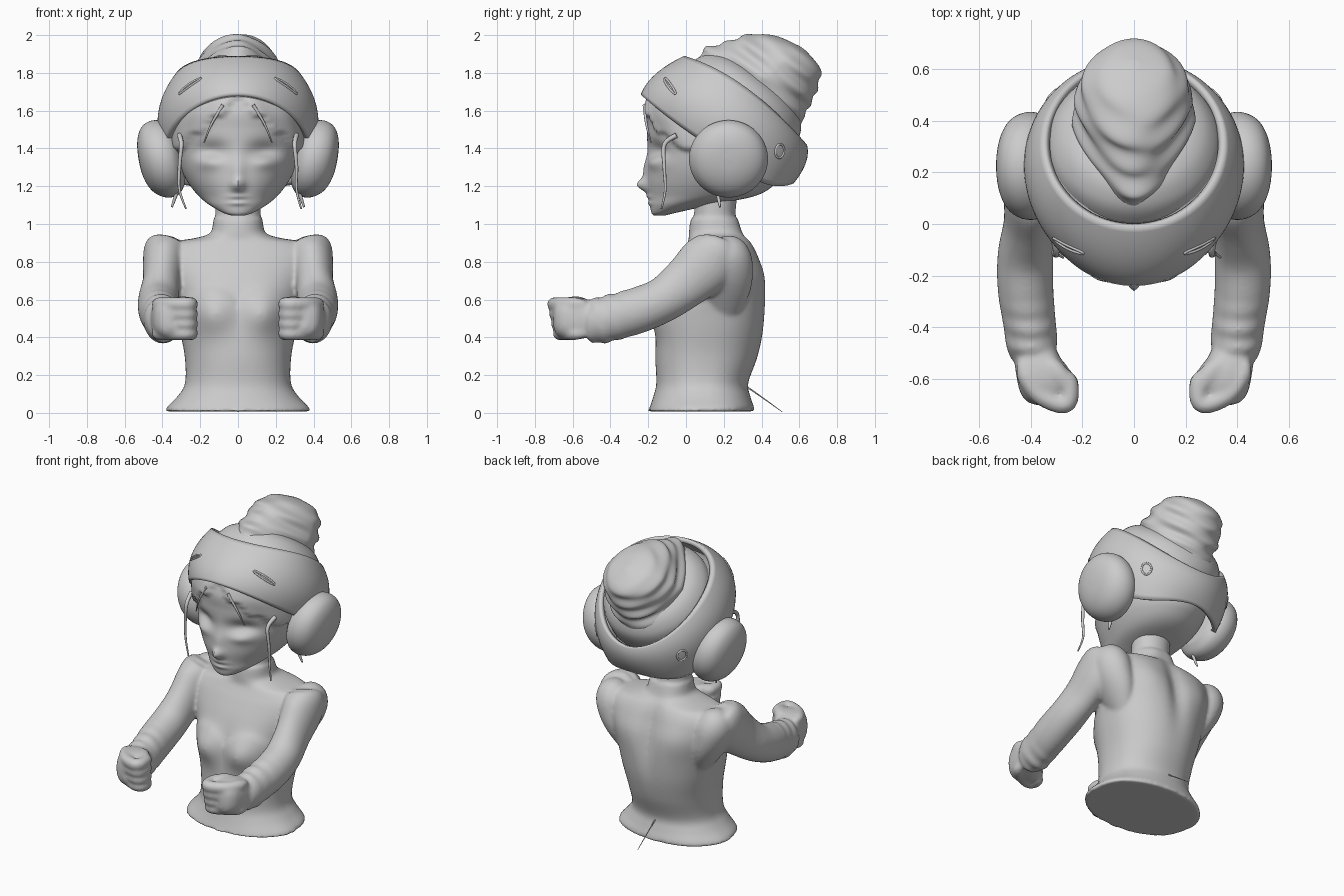
import bpy, bmesh, math
from math import sin, cos, pi, exp
from mathutils import Vector as V

if "Cube" in bpy.data.objects:
    bpy.data.objects.remove(bpy.data.objects["Cube"], do_unlink=True)

grey = bpy.data.materials.new("clay grey")
grey.use_nodes = True
grey.diffuse_color = (0.6, 0.6, 0.6, 1)
grey.node_tree.nodes["Principled BSDF"].inputs["Base Color"].default_value = (0.6, 0.6, 0.6, 1)


def gauss(d, w):
    return exp(-(d / w) ** 2)


def spline(rows, steps):
    """Smoothly resample a list of number rows."""
    out = []
    for i in range(len(rows) - 1):
        quad = [rows[max(i - 1, 0)], rows[i], rows[i + 1], rows[min(i + 2, len(rows) - 1)]]
        for k in range(steps):
            t = k / steps
            out.append([b + t * (c - a) / 2 + t * t * (a - 2.5 * b + 2 * c - d / 2)
                        + t ** 3 * (1.5 * (b - c) + (d - a) / 2) for a, b, c, d in zip(*quad)])
    return out + [list(rows[-1])]


def skin(name, loops, warp=None, cap=True):
    """Join equal loops of points into a smooth surface."""
    bm = bmesh.new()
    rows = [[bm.verts.new(warp(p) if warp else p) for p in loop] for loop in loops]
    n = len(rows[0])
    for a, b in zip(rows, rows[1:]):
        for j in range(n):
            k = (j + 1) % n
            bm.faces.new((a[j], a[k], b[k], b[j]))
    if cap:
        bm.faces.new(rows[0][::-1])
        bm.faces.new(rows[-1])
    bmesh.ops.recalc_face_normals(bm, faces=bm.faces)
    me = bpy.data.meshes.new(name)
    bm.to_mesh(me)
    bm.free()
    me.materials.append(grey)
    ob = bpy.data.objects.new(name, me)
    bpy.context.collection.objects.link(ob)
    bpy.ops.object.select_all(action="DESELECT")
    ob.select_set(True)
    bpy.context.view_layer.objects.active = ob
    bpy.ops.object.shade_smooth_by_angle(angle=math.radians(50))
    return ob


def oval(c, u, v, n=64, power=1.0):
    pts = []
    for j in range(n):
        s, k = sin(2 * pi * j / n), cos(2 * pi * j / n)
        pts.append(c + u * math.copysign(abs(s) ** power, s) - v * math.copysign(abs(k) ** power, k))
    return pts


def stack(name, rows, steps=6, warp=None, power=1.0):
    """Upright form from rows of height, front y, back y and half width."""
    loops = [oval(V((0, (f + b) / 2, z)), V((r, 0, 0)), V((0, (b - f) / 2, 0)), 96, power)
             for z, f, b, r in spline(rows, steps)]
    return skin(name, loops, warp)


def tube(name, rows, steps=5, n=32, warp=None, power=1.0, side=(1, 0, 0)):
    """Limb from rows of x, y, z, sideways radius and other radius."""
    pts = spline(rows, steps)
    loops = []
    for i, p in enumerate(pts):
        t = (V(pts[min(i + 1, len(pts) - 1)][:3]) - V(pts[max(i - 1, 0)][:3])).normalized()
        v = t.cross(V(side)).normalized()
        loops.append(oval(V(p[:3]), v.cross(t) * p[3], v * p[4], n, power))
    return skin(name, loops, warp)


def strand(name, pts, r=0.012, cyclic=False):
    """Thin tapering wisp or bead."""
    cu = bpy.data.curves.new(name, "CURVE")
    cu.dimensions, cu.bevel_depth, cu.bevel_resolution = "3D", r, 2
    cu.use_fill_caps = True
    pts = [p[:3] for p in pts] if cyclic else spline(pts, 5)
    sp = cu.splines.new("POLY")
    sp.points.add(len(pts) - 1)
    sp.use_cyclic_u = cyclic
    for i, p in enumerate(pts):
        sp.points[i].co = (*p, 1)
        sp.points[i].radius = 1 if cyclic else 1.1 - 0.8 * i / len(pts)
    cu.materials.append(grey)
    bpy.context.collection.objects.link(bpy.data.objects.new(name, cu))


# Torso with bust, neckline edge and spine groove
def shape_torso(p):
    x, y, z = abs(p.x), p.y, p.z
    if y < 0.12 and z < 0.9:
        y -= 0.062 * gauss(x - 0.14, 0.11) * gauss(z - 0.53, 0.11)
        neckline = 0.57 + 0.09 * sin(min(x / 0.3, 1) * pi) ** 0.8
        y -= 0.012 / (1 + exp((z - neckline) * 150))
    elif y > 0.2:
        y -= 0.035 * gauss(x, 0.06) * gauss(z - 0.72, 0.22)
        y += 0.015 * gauss(x - 0.19, 0.09) * gauss(z - 0.75, 0.13)
    wave = 0.012 * sin(9 * math.atan2(p.x, y)) * max(0, 1 - z / 0.1)
    return V((p.x * (1 + wave), y, z))


body = [stack("torso", [(0.008, -0.19, 0.36, 0.38), (0.03, -0.18, 0.36, 0.375), (0.09, -0.16, 0.34, 0.318),
                        (0.16, -0.145, 0.33, 0.28), (0.3, -0.15, 0.38, 0.282), (0.45, -0.14, 0.415, 0.312),
                        (0.6, -0.125, 0.428, 0.345), (0.72, -0.09, 0.418, 0.39), (0.82, -0.04, 0.385, 0.42),
                        (0.87, -0.01, 0.365, 0.405), (0.905, 0.01, 0.345, 0.35), (0.925, 0.015, 0.33, 0.23),
                        (0.95, 0.015, 0.31, 0.15), (1.0, 0.02, 0.29, 0.133), (1.03, 0.025, 0.28, 0.13)],
              8, shape_torso, 0.92),
        stack("neck", [(0.95, 0.03, 0.28, 0.12), (1.05, 0.042, 0.262, 0.12), (1.2, 0.05, 0.28, 0.12)])]


# Head with nose, eye sockets, lids, lips and a combed hairline
def shape_face(p):
    x, y, z = abs(p.x), p.y, p.z
    if y < 0.1:
        y -= 0.05 * gauss(x, 0.032) * gauss(z - 1.205, 0.035)
        y -= 0.02 * gauss(x, 0.035) * gauss(z - 1.28, 0.07)
        y += 0.042 * gauss(x - 0.14, 0.085) * gauss(z - 1.385, 0.05)
        y -= 0.025 * gauss(x - 0.15, 0.065) * gauss(z - 1.33, 0.04)
        y -= 0.01 * gauss(x, 0.05) * (gauss(z - 1.145, 0.014) + gauss(z - 1.11, 0.013))
    edge = 1.66 - 0.85 * x + 0.02 * sin(x * 60)
    hair = 1 / (1 + exp((edge - z) * 200)) * (0.065 + 0.013 * sin(45 * (x + 0.4 * z)))
    return V((p.x * (1 + hair), y + (y - 0.2) * hair * 0.8, z))


stack("head", [(1.045, -0.17, -0.11, 0.035), (1.06, -0.183, -0.05, 0.08), (1.1, -0.19, 0.13, 0.15),
               (1.15, -0.195, 0.37, 0.21), (1.22, -0.205, 0.48, 0.265), (1.3, -0.205, 0.52, 0.305),
               (1.4, -0.205, 0.53, 0.33), (1.5, -0.208, 0.54, 0.34), (1.6, -0.212, 0.54, 0.335),
               (1.7, -0.165, 0.52, 0.315), (1.8, -0.04, 0.41, 0.22), (1.84, 0.08, 0.3, 0.08)], 11, shape_face)


# Wide headband: tilted band given by angle round the head and height across it
def band_point(a, v):
    s, k = sin(a), cos(a)
    low = V((0.385 * s, 0.165 - 0.405 * k, 1.45 + 0.235 * k - s * s * (0.06 + 0.14 * max(0, -k))))
    mid = V((0.425 * s, 0.2375 - 0.3975 * k, 1.56 + 0.235 * k))
    top = V((0.35 * s, 0.315 - 0.325 * k, 1.655 + 0.235 * k + 0.07 * s * s))
    return low * (1 - v) * (1 - 2 * v) + mid * 4 * v * (1 - v) + top * v * (2 * v - 1)


band = skin("headband", [[band_point(2 * pi * j / 96, i / 16) for j in range(96)] for i in range(17)], cap=False)
thick = band.modifiers.new("thickness", "SOLIDIFY")
thick.thickness, thick.offset = 0.03, -1

# Hair crown and twisted bun, stacked along the band's tilted axis
axis, slope, base = V((0, 0.59, 0.81)), V((0, 0.81, -0.59)), V((0, 0.315, 1.655))
skin("hair_crown", [oval(base + axis * t, V((r, 0, 0)), slope * (r + 0.01))
                    for t, r in spline([(-0.1, 0.34), (0, 0.335), (0.06, 0.31), (0.11, 0.26),
                                        (0.14, 0.18), (0.155, 0.02)], 5)])
bun = []
for t, e, re, rx in spline([(0, 0, 0.325, 0.25), (0.07, -0.01, 0.325, 0.25), (0.13, -0.01, 0.305, 0.235),
                            (0.19, 0.015, 0.275, 0.23), (0.27, 0.03, 0.24, 0.215), (0.33, 0.055, 0.195, 0.185),
                            (0.375, 0.075, 0.13, 0.13), (0.4, 0.085, 0.02, 0.02)], 8):
    c = base + axis * t + slope * e
    loop = oval(c, V((rx, 0, 0)), slope * re, 80)
    for j, p in enumerate(loop):
        a = 2 * pi * j / 80
        ridge = sin(2 * a + 75 * t) + 0.7 * sin(3 * a - 60 * t + 1)
        p.x *= 1 - 0.45 * max(0, cos(a)) * (1 - t / 0.5)
        loop[j] = c + (p - c) * (1 + 0.024 * ridge * min(1, t * 8))
    bun.append(loop)
skin("hair_bun", bun)


def sleeve(p):
    fold = max(0, min(1, (-0.28 - p.y) * 8)) * 0.006 * sin(p.y * 75 + p.z * 22)
    return V((p.x, p.y, p.z + fold * (1 if p.z > 0.5 else -1)))


# Paired parts
for m, tag in ((1, "left"), (-1, "right")):
    def flip(rows):
        return [(r[0] * m, *r[1:]) for r in rows]

    body.append(tube(tag + "_arm", flip([
        (0.365, 0.195, 0.91, 0.03, 0.03), (0.368, 0.19, 0.9, 0.08, 0.085), (0.38, 0.17, 0.865, 0.115, 0.13),
        (0.392, 0.11, 0.79, 0.112, 0.155), (0.405, 0, 0.69, 0.1, 0.135), (0.42, -0.12, 0.6, 0.108, 0.12),
        (0.42, -0.25, 0.545, 0.108, 0.122), (0.405, -0.38, 0.507, 0.102, 0.122), (0.395, -0.46, 0.49, 0.1, 0.122),
        (0.385, -0.5, 0.49, 0.09, 0.11), (0.38, -0.51, 0.49, 0.06, 0.08)]), 7, 40, sleeve))

    # Shoulder blade mass running from the arm down the back
    body.append(tube(tag + "_shoulder", flip([
        (0.36, 0.19, 0.93, 0.02, 0.02), (0.365, 0.2, 0.9, 0.08, 0.09), (0.37, 0.21, 0.84, 0.115, 0.13),
        (0.355, 0.215, 0.76, 0.11, 0.14), (0.31, 0.21, 0.65, 0.09, 0.13), (0.26, 0.2, 0.52, 0.05, 0.08)]), 5))

    # Fist: palm, four curled fingers and a thumb
    body.append(tube(tag + "_hand", flip([(0.385, -0.48, 0.495, 0.078, 0.088), (0.37, -0.55, 0.5, 0.092, 0.108),
                                          (0.345, -0.61, 0.5, 0.105, 0.112), (0.325, -0.66, 0.5, 0.09, 0.1),
                                          (0.315, -0.69, 0.5, 0.05, 0.07)]), 5, 32, None, 0.75))
    for i in range(4):
        z, r, s = 0.42 + 0.052 * i, 0.036, 0.01 * i
        body.append(tube(f"{tag}_finger_{i}", flip([
            (0.43, -0.53, z, r * 0.6, r * 0.6), (0.42, -0.585, z, r, r), (0.37, -0.63 - s, z, r, r),
            (0.285, -0.67 - s, z, r, r), (0.25, -0.65 - s, z, r, r), (0.255, -0.605, z, r, r),
            (0.29, -0.575, z, r * 0.5, r * 0.5)]), 4, 16, side=(0, 0, 1)))
    body.append(tube(tag + "_thumb", flip([(0.36, -0.52, 0.555, 0.03, 0.03), (0.31, -0.56, 0.58, 0.038, 0.036),
                                           (0.265, -0.62, 0.58, 0.035, 0.034), (0.25, -0.66, 0.57, 0.015, 0.015)])))

    # Ear muff: thick rounded disc leaning outward at the top
    muff = [(0.3, 0.13), (0.335, 0.185), (0.38, 0.207), (0.43, 0.205), (0.475, 0.18), (0.505, 0.135),
            (0.522, 0.075), (0.527, 0.008)]
    skin(tag + "_ear_muff", [oval(V((m * x, 0.225, 1.345)), V((0, r, 0)), V((m * r * 0.16, 0, r * 0.98)))
                             for x, r in spline(muff, 4)])

    # Loose hair
    strand(tag + "_temple_wisp", flip([(0.31, -0.05, 1.47), (0.3, -0.115, 1.42), (0.31, -0.115, 1.3),
                                       (0.31, -0.11, 1.18), (0.275 if m < 0 else 0.335, -0.13, 1.08)]), 0.013)
    strand(tag + "_brow_wisp", flip([(0.08, -0.22, 1.63), (0.14, -0.21, 1.53), (0.18, -0.185, 1.43)]), 0.009)
    strand(tag + "_nape_wisp", flip([(0.31, 0.16, 1.22), (0.33, 0.17, 1.15), (0.35, 0.18, 1.09)]), 0.014)

    # Raised rims of the band's slit and round opening
    ring = [2 * pi * j / 24 for j in range(24)]
    strand(tag + "_band_slit", [band_point(m * (0.65 + 0.17 * cos(q)), 0.45 - 0.06 * cos(q) + 0.03 * sin(q))
                                for q in ring], 0.006, True)
    strand(tag + "_band_hole", [band_point(m * (2.3 + 0.07 * cos(q)), 0.45 + 0.1 * sin(q))
                                for q in ring], 0.006, True)

# Fuse torso, neck, arms and hands into one soft skin
bpy.ops.object.select_all(action="DESELECT")
for ob in body:
    ob.select_set(True)
bpy.context.view_layer.objects.active = body[0]
bpy.ops.object.join()
body[0].name = "body"
body[0].modifiers.clear()
fuse = body[0].modifiers.new("fuse", "REMESH")
fuse.mode, fuse.voxel_size, fuse.use_smooth_shade = "VOXEL", 0.01, True
soft = body[0].modifiers.new("soften", "SMOOTH")
soft.factor, soft.iterations = 0.5, 12

# Thin loose thread behind the waist
strand("loose_thread", [(0, 0.32, 0.14), (0, 0.42, 0.07), (0, 0.51, 0.005)], 0.004)
